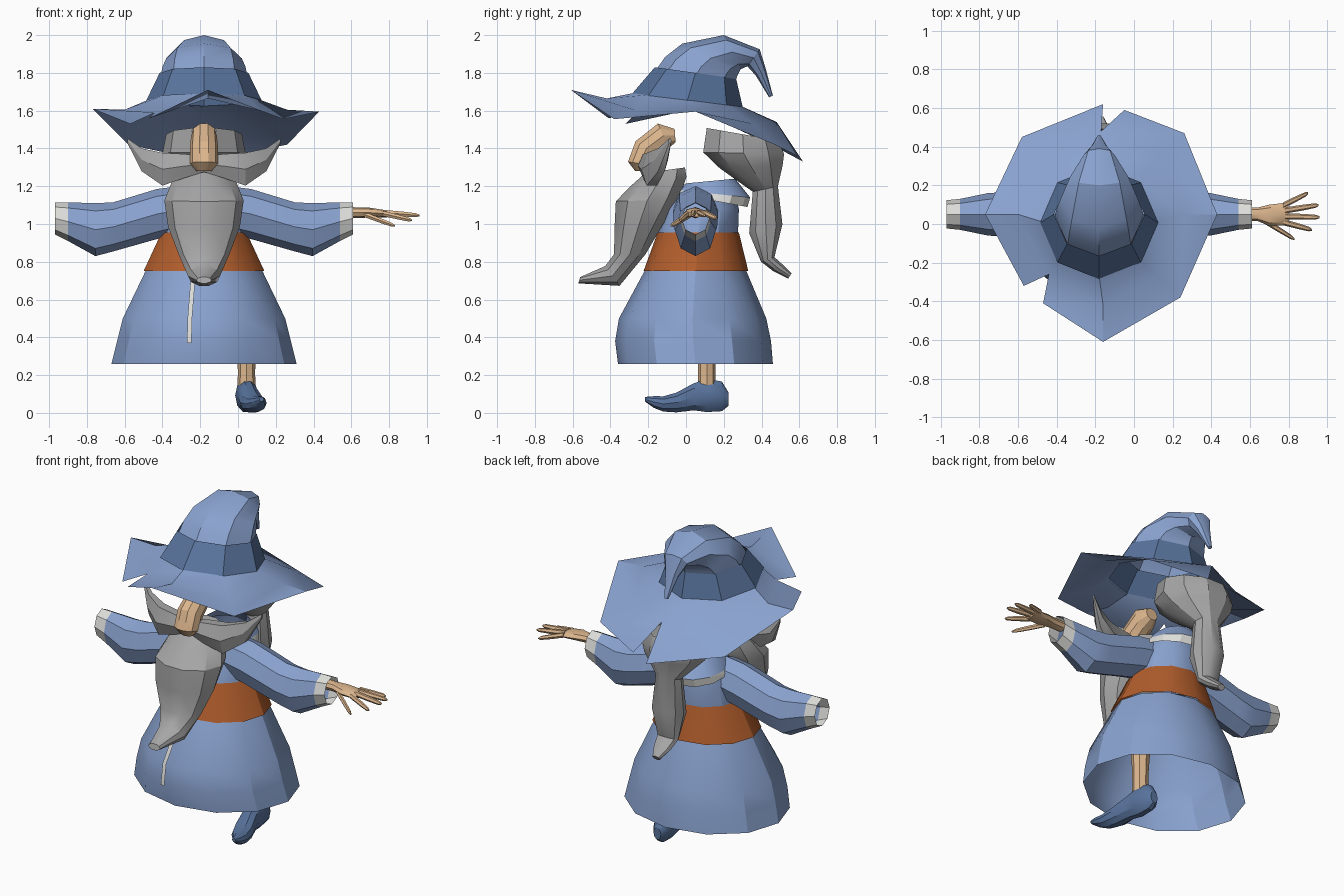
import bpy, bmesh, math
from mathutils import Vector as V

CX = -0.18  # body's centre line


def mat(name, r, g, b):
    m = bpy.data.materials.new(name)
    m.diffuse_color = (r, g, b, 1)
    return m


BLUE = mat("robe blue", 0.25, 0.36, 0.62)
NAVY = mat("dark blue", 0.10, 0.175, 0.34)
ORANGE = mat("belt orange", 0.44, 0.11, 0.025)
GREY = mat("hair grey", 0.38, 0.38, 0.38)
WHITE = mat("trim white", 0.72, 0.72, 0.70)
SKIN = mat("skin", 0.72, 0.47, 0.27)


def finish(name, bm, mats):
    bmesh.ops.recalc_face_normals(bm, faces=bm.faces)
    me = bpy.data.meshes.new(name)
    bm.to_mesh(me)
    bm.free()
    for m in mats:
        me.materials.append(m)
    ob = bpy.data.objects.new(name, me)
    bpy.context.collection.objects.link(ob)
    return ob


def loft(name, rings, mats, n=8, cap=(True, True), last=0):
    """Skin elliptical rings (centre, u, v); the final segment can take material `last`."""
    bm = bmesh.new()
    loops = []
    for c, u, v in rings:
        loops.append([bm.verts.new(V(c) + V(u) * math.cos(2 * math.pi * k / n)
                                   + V(v) * math.sin(2 * math.pi * k / n)) for k in range(n)])
    for i, (a, b) in enumerate(zip(loops, loops[1:])):
        for k in range(n):
            f = bm.faces.new((a[k], a[(k + 1) % n], b[(k + 1) % n], b[k]))
            f.material_index = last if i == len(loops) - 2 else 0
    if cap[0]:
        bm.faces.new(loops[0])
    if cap[1]:
        bm.faces.new(loops[-1])
    return finish(name, bm, mats)


def side_loft(name, secs, mats, cx=CX, **kw):
    """Rings given by front (y, z), back (y, z) and half width in x."""
    rings = []
    for ay, az, by, bz, w in secs:
        rings.append(((cx, (ay + by) / 2, (az + bz) / 2), (w, 0, 0), (0, (by - ay) / 2, (bz - az) / 2)))
    return loft(name, rings, mats, **kw)


def x_ring(x, y, z0, z1, t):
    return ((x, y, (z0 + z1) / 2), (0, t, 0), (0, 0, (z1 - z0) / 2))


# Robe: skirt, belt, torso, collar
OPEN = (False, False)
side_loft("skirt", [(-.22, .75, .32, .75, .31), (-.355, .5, .425, .5, .43),
                    (-.375, .38, .45, .38, .46), (-.36, .26, .46, .26, .49)], [BLUE], n=14 - 2, cap=OPEN)
side_loft("belt", [(-.225, .75, .33, .75, .32), (-.15, .955, .28, .955, .225)], [ORANGE], n=12, cap=OPEN)
side_loft("torso", [(-.15, .94, .275, .94, .222), (-.11, 1.08, .28, 1.08, .2),
                    (-.02, 1.19, .25, 1.2, .14)], [BLUE], n=12, cap=OPEN)
side_loft("collar", [(.0, 1.215, .26, 1.24, .12), (-.05, 1.18, .34, 1.14, .18),
                     (-.055, 1.16, .325, 1.09, .19)], [BLUE, WHITE], n=12, cap=OPEN, last=1)

# White trim down the robe opening
bm = bmesh.new()
prev = None
for x, y, z in ((-.235, -.217, .75), (-.245, -.287, .625), (-.255, -.357, .5), (-.258, -.372, .37)):
    pair = [bm.verts.new((x + d, y, z)) for d in (-.012, .012)]
    if prev:
        bm.faces.new((prev[0], prev[1], pair[1], pair[0]))
    prev = pair
finish("robe_trim", bm, [WHITE])

# Mirrored sleeves with white cuffs, and moustache halves
for s, side in ((1, "right"), (-1, "left")):
    loft("sleeve_" + side, [x_ring(CX + s * d, .05, a, b, t) for d, a, b, t in (
        (.13, .95, 1.2, .12), (.25, .92, 1.185, .12), (.48, .855, 1.115, .115), (.575, .83, 1.11, .11),
        (.72, .91, 1.115, .08), (.79, .945, 1.115, .073)
    )], [BLUE, WHITE], cap=OPEN, last=1)
    loft("moustache_" + side, [x_ring(CX + s * d, y, a, b, t) for d, y, a, b, t in (
        (0, -.2, 1.27, 1.36, .04), (.1, -.2, 1.235, 1.38, .055), (.22, -.18, 1.19, 1.39, .055),
        (.33, -.13, 1.27, 1.41, .035), (.405, -.085, 1.425, 1.455, .008)
    )], [GREY], n=6)

# Beard, nose, back hair with tail
side_loft("beard", [(-.22, 1.27, .0, 1.3, .12), (-.3, 1.2, .01, 1.25, .17), (-.38, 1.12, -.03, 1.13, .21),
                    (-.385, .98, -.12, .99, .19), (-.385, .84, -.21, .84, .135),
                    (-.43, .78, -.35, .67, .085), (-.56, .72, -.57, .685, .04)], [GREY], n=10)
side_loft("nose", [(-.06, 1.505, -.055, 1.43, .04), (-.15, 1.535, -.09, 1.4, .068),
                   (-.27, 1.44, -.15, 1.36, .075), (-.31, 1.33, -.18, 1.31, .075),
                   (-.27, 1.28, -.22, 1.28, .04)], [SKIN], n=10)
side_loft("back_hair", [(.1, 1.51, .5, 1.44, .2), (.08, 1.38, .53, 1.37, .22), (.17, 1.295, .52, 1.31, .19),
                        (.35, 1.17, .49, 1.2, .08), (.33, .95, .515, 1.0, .1), (.395, .8, .47, .825, .07),
                        (.46, .75, .52, .78, .055), (.54, .71, .56, .74, .025)],
          [GREY], n=10, cap=(False, True))

# Hat: crown with drooping tip, band, and brim with two torn notches
side_loft("hat_crown", [(-.17, 1.8, .26, 1.75, .23), (-.11, 1.885, .27, 1.78, .22), (-.02, 1.955, .28, 1.8, .2),
                        (.2, 2.0, .29, 1.82, .15), (.39, 1.925, .325, 1.835, .08),
                        (.42, 1.83, .37, 1.785, .045), (.46, 1.68, .44, 1.67, .012)], [BLUE], cap=(False, True))
side_loft("hat_band", [(-.285, 1.69, .3, 1.62, .305), (-.165, 1.83, .265, 1.77, .235)], [NAVY], cap=OPEN)
bm = bmesh.new()
nv = lambda p: bm.verts.new(p)
mid = [nv(p) for p in ((.26, .05, 1.605), (.12, -.26, 1.6), (-.16, -.42, 1.665), (-.44, -.26, 1.59),
                       (-.6, .05, 1.605), (-.44, .36, 1.53), (-.17, .48, 1.54), (.12, .36, 1.53))]
out = [[nv(q) for q in p] for p in (
    [(.43, .05, 1.595)], [(.24, -.38, 1.555)], [(-.16, -.61, 1.71)],
    [(-.47, -.41, 1.56), (-.57, -.32, 1.53)], [(-.77, .05, 1.61)], [(-.58, .45, 1.42)],
    [(-.16, .62, 1.33), (-.05, .59, 1.36)], [(.26, .47, 1.42)])]
inner = [nv((CX + .29 * math.cos(a), .01 - .28 * math.sin(a), 1.66 + .035 * math.sin(a)))
         for a in [k * math.pi / 4 for k in range(8)]]
for i in range(8):
    j = (i + 1) % 8
    bm.faces.new((inner[i], inner[j], mid[j], mid[i]))
    bm.faces.new((mid[i], mid[j], out[j][0], out[i][-1]))
finish("hat_brim", bm, [BLUE])

# Hand: palm, four fingers and thumb
loft("palm", [((x, y, z), (0, w, 0), (0, 0, h)) for x, y, z, w, h in (
    (.57, .05, 1.06, .035, .03), (.64, .05, 1.06, .035, .028), (.7, .045, 1.06, .055, .026),
    (.77, .05, 1.055, .058, .02), (.8, .055, 1.05, .05, .014))], [SKIN])
for i, (p, q) in enumerate((((.77, .095, 1.06), (.9, .16, 1.03)), ((.78, .07, 1.06), (.955, .098, 1.045)),
                            ((.78, .04, 1.06), (.96, .035, 1.045)), ((.77, .01, 1.055), (.92, -.03, 1.02)),
                            ((.67, .02, 1.05), (.83, -.078, .99)))):
    loft("finger_%d" % (i + 1), [(V(p).lerp(V(q), t), (0, r, 0), (0, 0, r)) for t, r in (
        (0, .016), (.55, .015), (.9, .012), (1, .005))], [SKIN], n=6)

# Leg and curled shoe
loft("leg", [((.045, .11, z), (r, 0, 0), (0, r, 0)) for z, r in ((.12, .05), (.2, .046), (.3, .047), (.48, .06))], [SKIN])
loft("shoe", [((x, y, (a + b) / 2), (w, 0, 0), (0, 0, (b - a) / 2)) for x, y, a, b, w in (
    (.04, .225, .035, .11, .025), (.04, .19, .005, .17, .05), (.045, .11, .0, .185, .06),
    (.055, .04, .01, .16, .055), (.075, -.05, .0, .11, .065), (.095, -.12, .005, .09, .055),
    (.115, -.17, .025, .09, .035), (.125, -.218, .06, .085, .012))], [NAVY], n=10)

# Smooth shading, keeping the sharp edges
for ob in bpy.context.collection.objects:
    ob.select_set(True)
    bpy.context.view_layer.objects.active = ob
bpy.ops.object.shade_smooth_by_angle(angle=math.radians(30))
